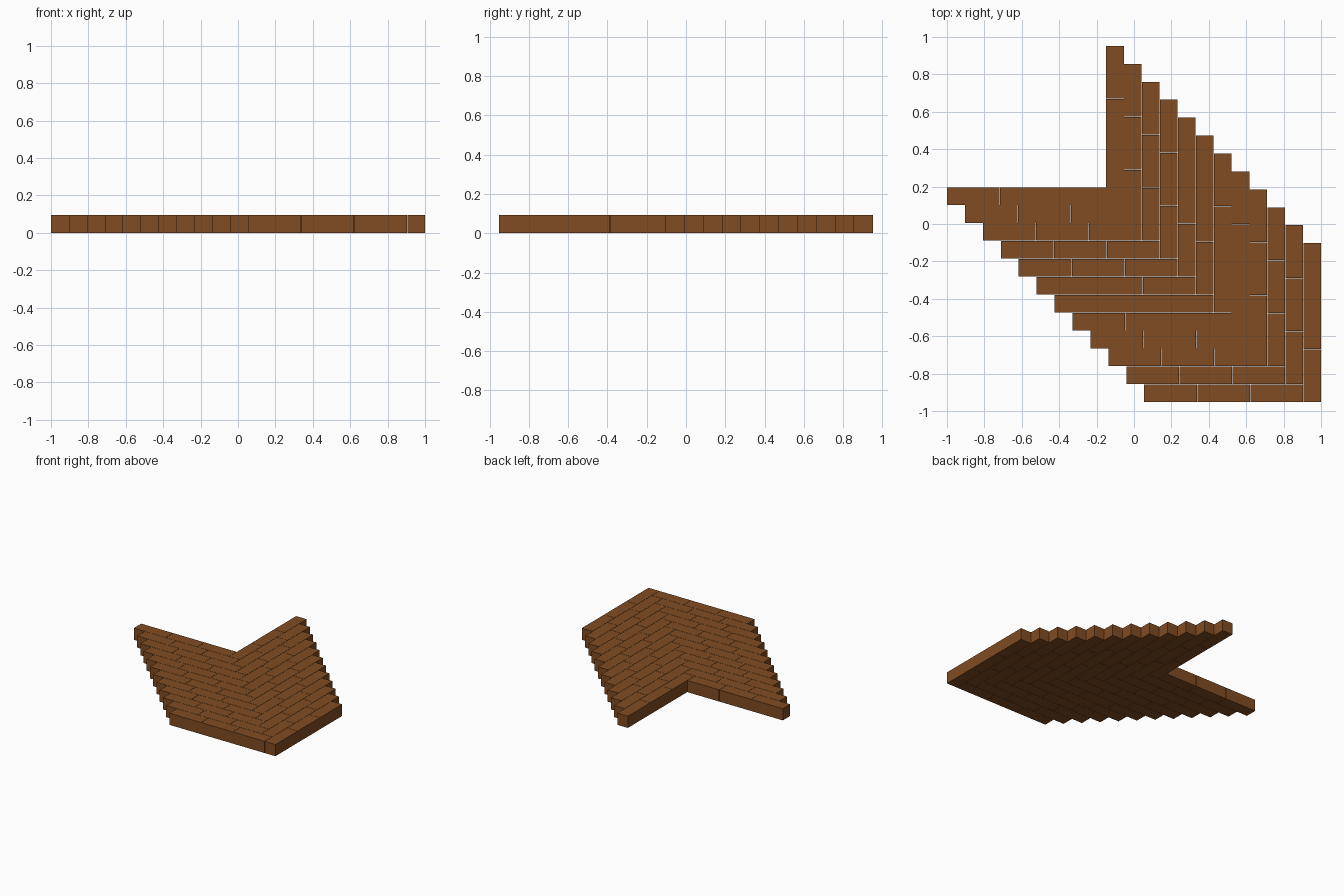
import bpy
import bmesh

if "Cube" in bpy.data.objects:
    bpy.data.objects.remove(bpy.data.objects["Cube"])

W = 2 / 21.28        # brick width and height
G = 0.02 * W         # joint between bricks
L = 3 * W            # brick length
P = W + G            # row pitch
ROWS, PER_ARM = 12, 3

mat = bpy.data.materials.new("brown_wood")
mat.diffuse_color = (0.216, 0.072, 0.016, 1)
mat.use_nodes = True
mat.node_tree.nodes["Principled BSDF"].inputs["Base Color"].default_value = mat.diffuse_color


def add_block(bm, x0, y0, sx, sy):
    """Box with its lower corner at (x0, y0, 0)."""
    v = bmesh.ops.create_cube(bm, size=1)["verts"]
    bmesh.ops.scale(bm, vec=(sx, sy, W), verts=v)
    bmesh.ops.translate(bm, vec=(x0 + sx / 2, y0 + sy / 2, W / 2), verts=v)


def finish(bm, name):
    mesh = bpy.data.meshes.new(name)
    bm.to_mesh(mesh)
    bm.free()
    mesh.materials.append(mat)
    bpy.context.collection.objects.link(bpy.data.objects.new(name, mesh))


# Bottom of the first row, chosen so that the model is centred on y = 0
y_first = ((ROWS - 1) * P - 3 * L - 2 * G) / 2
x_corner = -1 + PER_ARM * (L + G)

# Each stepped course is an L: one arm along x, the other along y
across, along = bmesh.new(), bmesh.new()
for i in range(ROWS):
    y = y_first - i * P
    for k in range(PER_ARM):
        add_block(across, -1 + i * P + k * (L + G), y, L, W)
        add_block(along, x_corner + i * P, y + k * (L + G), W, L)

finish(across, "blocks_across")
finish(along, "blocks_along")
